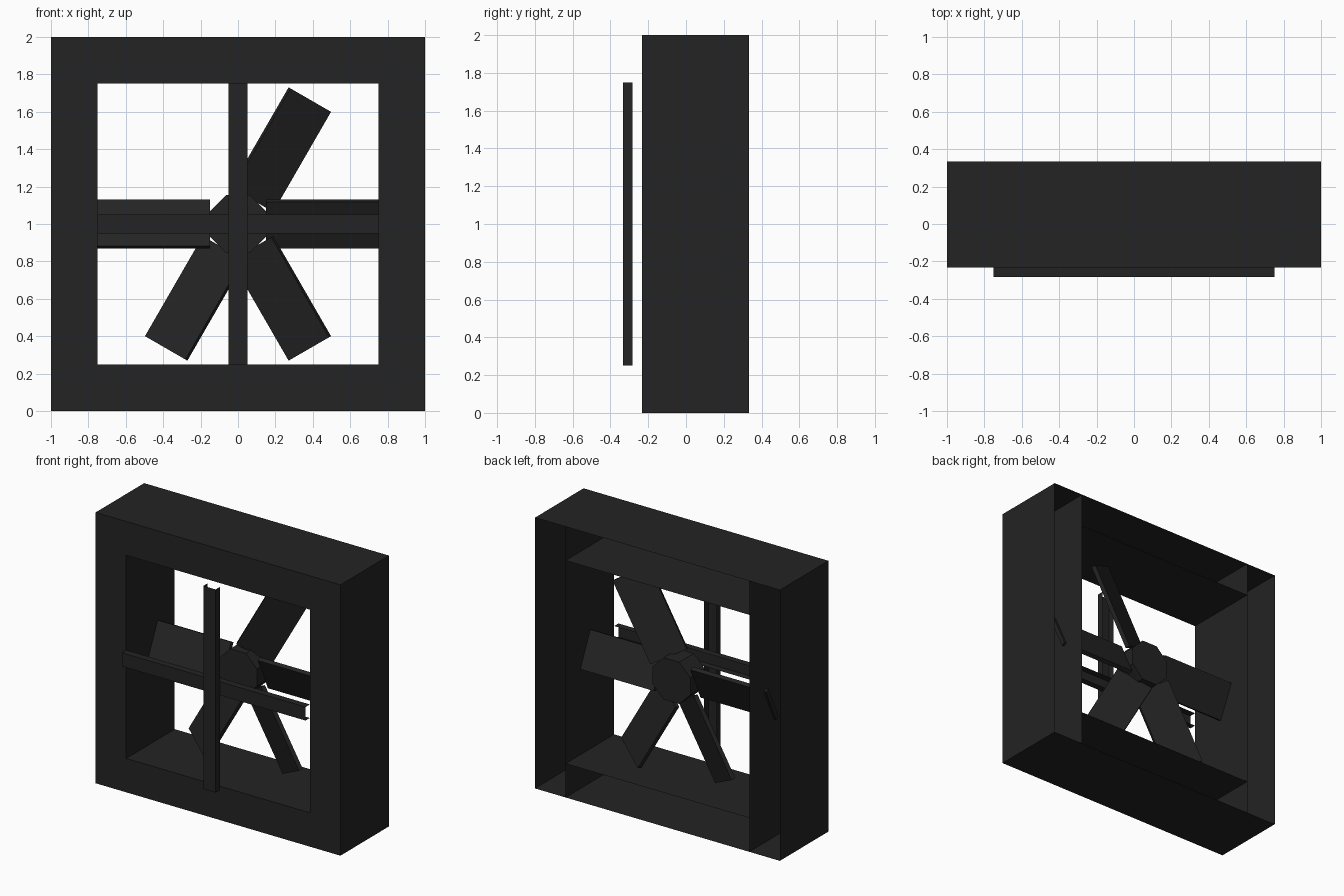
import bpy, bmesh, math
from mathutils import Matrix, Vector

if "Cube" in bpy.data.objects:
    bpy.data.objects.remove(bpy.data.objects["Cube"])

mat = bpy.data.materials.new("matte_black")
mat.diffuse_color = (0.017, 0.017, 0.017, 1)
mat.use_nodes = True
mat.node_tree.nodes["Principled BSDF"].inputs["Base Color"].default_value = mat.diffuse_color

FRONT, BACK = -0.233, 0.333   # housing depth range
HOLE = 0.75                   # half width of the air opening
CZ = 1.0                      # fan axis height


def finish(name, bm):
    me = bpy.data.meshes.new(name)
    bm.to_mesh(me)
    bm.free()
    me.materials.append(mat)
    ob = bpy.data.objects.new(name, me)
    bpy.context.collection.objects.link(ob)
    return ob


def quad(bm, *pts):
    bm.faces.new([bm.verts.new(p) for p in pts])


def wall(bm, a, b):
    """Sheet from front to back along the line a-b given in (x, z)."""
    quad(bm, (a[0], FRONT, a[1]), (b[0], FRONT, b[1]),
         (b[0], BACK, b[1]), (a[0], BACK, a[1]))


def square(h):
    return [(-h, CZ - h), (h, CZ - h), (h, CZ + h), (-h, CZ + h)]


# Housing: sheet-metal outer shell and front panel with square opening
bm = bmesh.new()
outer, inner = square(1.0), square(HOLE)
for i in range(4):
    j = (i + 1) % 4
    wall(bm, outer[i], outer[j])
    quad(bm, *[(x, FRONT, z) for x, z in (outer[i], outer[j], inner[j], inner[i])])
bmesh.ops.remove_doubles(bm, verts=bm.verts, dist=1e-4)
finish("housing_shell", bm)

# Air tunnel: full-height side plates, shelves between them
bm = bmesh.new()
for s in (-1, 1):
    wall(bm, (s * HOLE, 0), (s * HOLE, 2))
    wall(bm, (-HOLE, CZ + s * HOLE), (HOLE, CZ + s * HOLE))
finish("air_tunnel", bm)


# Front braces: thin channels open to the back
def channel(name, y, turn):
    bm = bmesh.new()
    prof = [(-0.05, y + 0.05), (-0.05, y), (0.05, y), (0.05, y + 0.05)]
    for (x0, y0), (x1, y1) in zip(prof, prof[1:]):
        quad(bm, (x0, y0, -HOLE), (x1, y1, -HOLE), (x1, y1, HOLE), (x0, y0, HOLE))
    bmesh.ops.remove_doubles(bm, verts=bm.verts, dist=1e-4)
    bm.transform(Matrix.Translation((0, 0, CZ)) @ Matrix.Rotation(turn, 4, 'Y'))
    finish(name, bm)


channel("vertical_brace", -0.333, 0)
channel("horizontal_brace", -0.283, math.pi / 2)

# Hub: octagonal drum on the fan axis
bm = bmesh.new()
bmesh.ops.create_cone(bm, cap_ends=True, segments=8, radius1=0.167, radius2=0.167, depth=0.17)
bm.transform(Matrix.Translation((0, 0.085, CZ)) @ Matrix.Rotation(math.pi / 2, 4, 'X')
             @ Matrix.Rotation(math.pi / 8, 4, 'Z'))
finish("fan_hub", bm)

# Blades: five pitched slats, one of the six positions is empty
R0, R1 = 0.15, 0.768
for n, deg in enumerate((0, 60, 180, 240, 300), 1):
    bm = bmesh.new()
    bmesh.ops.create_cube(bm, size=1)
    bm.transform(Matrix.Diagonal((R1 - R0, 0.03, 0.275, 1)))
    bm.transform(Matrix.Translation((0, 0.09, CZ))
                 @ Matrix.Rotation(-math.radians(deg), 4, 'Y')
                 @ Matrix.Translation(((R0 + R1) / 2, 0, 0))
                 @ Matrix.Rotation(math.radians(25), 4, 'X'))
    finish(f"fan_blade_{n}", bm)
